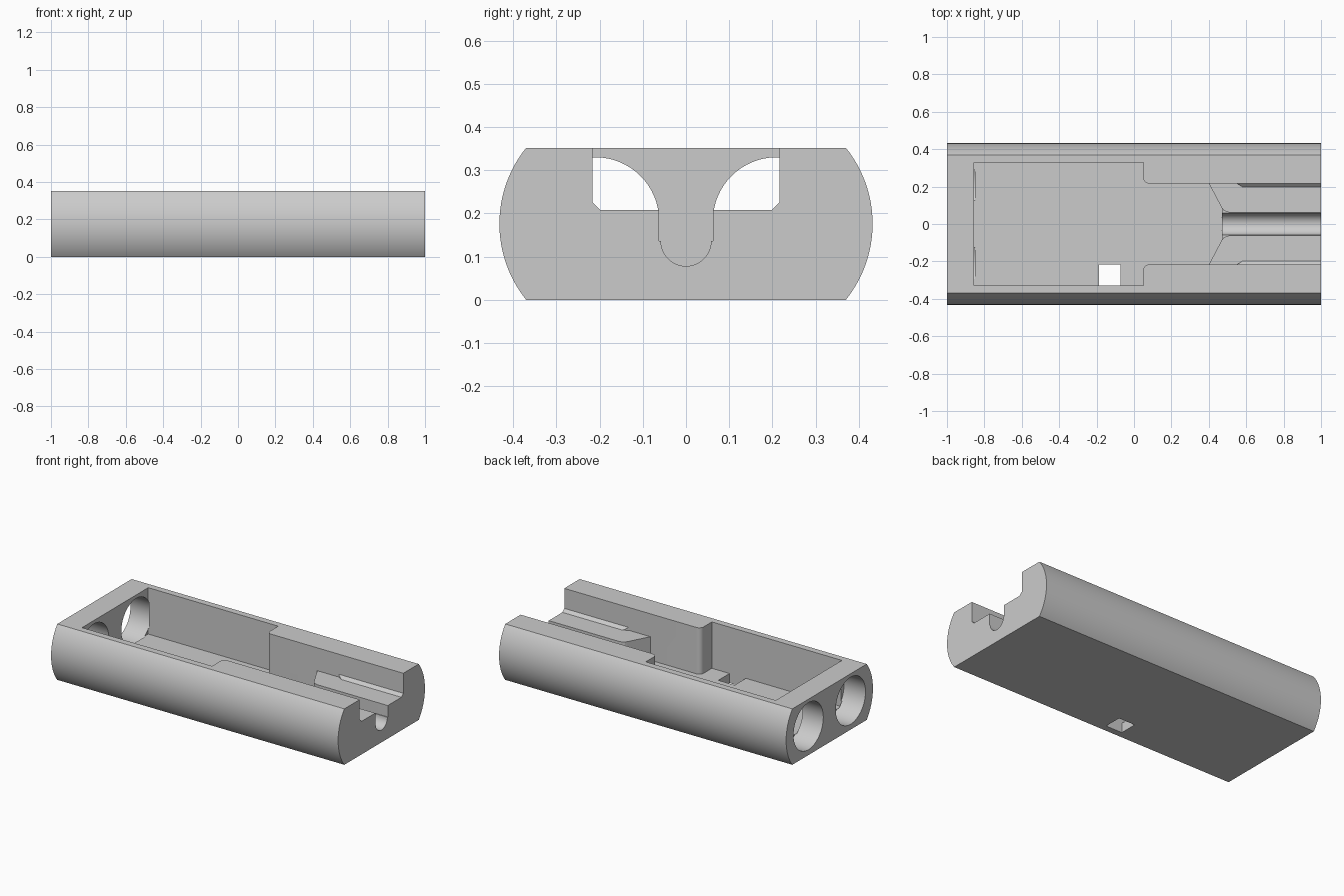
import bpy, bmesh, math
from mathutils import Vector

if "Cube" in bpy.data.objects:
    bpy.data.objects.remove(bpy.data.objects["Cube"], do_unlink=True)

grey = bpy.data.materials.new("matte_grey")
grey.use_nodes = True
grey.diffuse_color = (0.6, 0.6, 0.6, 1)
grey.node_tree.nodes["Principled BSDF"].inputs["Base Color"].default_value = grey.diffuse_color


def arc(cx, cy, r, start, end, steps):
    """Points along a circle, angles in degrees."""
    angles = [math.radians(start + (end - start) * i / steps) for i in range(steps + 1)]
    return [(cx + r * math.cos(a), cy + r * math.sin(a)) for a in angles]


def mirrored(points):
    """Close a half outline by reflecting its second coordinate."""
    return points + [(a, -b) for a, b in reversed(points)]


def prism(name, outline, low, high, axis):
    """Extrude an outline: along z it is (x, y), along x it is (y, z)."""
    place = (lambda p: Vector((p[0], p[1], low))) if axis == "z" else (lambda p: Vector((low, p[0], p[1])))
    step = Vector((0, 0, high - low)) if axis == "z" else Vector((high - low, 0, 0))
    bm = bmesh.new()
    face = bm.faces.new([bm.verts.new(place(p)) for p in outline])
    made = bmesh.ops.extrude_face_region(bm, geom=[face])["geom"]
    bmesh.ops.translate(bm, vec=step, verts=[v for v in made if isinstance(v, bmesh.types.BMVert)])
    bmesh.ops.recalc_face_normals(bm, faces=bm.faces)
    mesh = bpy.data.meshes.new(name)
    bm.to_mesh(mesh)
    bm.free()
    mesh.materials.append(grey)
    obj = bpy.data.objects.new(name, mesh)
    bpy.context.collection.objects.link(obj)
    return obj


# Body: flat top and bottom with bulging long sides
top, mid, inner = 0.352, 0.176, 0.217
flat, bulge = 0.37, 0.062
radius = (mid ** 2 + bulge ** 2) / (2 * bulge)
sweep = math.degrees(math.asin(mid / radius))
side = arc(flat + bulge - radius, mid, radius, -sweep, sweep, 32)
body = prism("case_body", side + [(-y, z) for y, z in reversed(side)], -1, 1, "x")

cutters = []

# Deep bay with a narrower throat and rounded shoulders
floor = 0.06
bay = [(-0.856, 0.329), (0.05, 0.329)] + arc(0.08, inner + 0.03, 0.03, 180, 270, 8)
bay += [(0.40, inner), (0.47, 0.085)]
cutters.append(prism("bay_cutter", mirrored(bay), floor, 0.5, "z"))

# Open channel above the raised shelf, with chamfered lower corners
shelf = 0.208
plan = [(0.3, inner), (0.55, inner), (0.58, 0.198), (1.1, 0.198)]
cutters.append(prism("channel_cutter", mirrored(plan), shelf, 0.5, "z"))
section = [(0.198, shelf), (inner, shelf + 0.018), (inner, 0.5)]
cutters.append(prism("chamfer_cutter", section + [(-y, z) for y, z in reversed(section)], 0.55, 1.1, "x"))

# Round-bottomed slot through the shelf, with a flared mouth
slot = [(-0.062, 0.5), (-0.062, 0.136)] + arc(0, 0.136, 0.058, 180, 360, 24)
slot += [(0.062, 0.136), (0.062, 0.5)]
cutters.append(prism("slot_cutter", slot, 0.44, 1.1, "x"))
flare = [(0.45, 0.085), (0.471, 0.085), (0.478, 0.074), (0.49, 0.067), (0.51, 0.061)]
cutters.append(prism("flare_cutter", mirrored(flare), 0.136, 0.5, "z"))

# Two round openings in the end wall, biting slightly into the bay walls
for y in (-0.21, 0.21):
    cutters.append(prism("end_hole_cutter", arc(y, 0.182, 0.148, 0, 360, 64)[:-1], -1.1, -0.85, "x"))

# Square opening through the floor
window = [(-0.187, -0.329), (-0.073, -0.329), (-0.073, -inner), (-0.187, -inner)]
cutters.append(prism("floor_hole_cutter", window, -0.1, 0.2, "z"))

bpy.context.view_layer.objects.active = body
for cutter in cutters:
    cut = body.modifiers.new("cut", "BOOLEAN")
    cut.operation = "DIFFERENCE"
    cut.solver = "EXACT"
    cut.object = cutter
    bpy.ops.object.modifier_apply(modifier=cut.name)
    bpy.data.objects.remove(cutter, do_unlink=True)

bpy.ops.object.select_all(action="DESELECT")
body.select_set(True)
bpy.ops.object.shade_smooth_by_angle(angle=math.radians(25))
